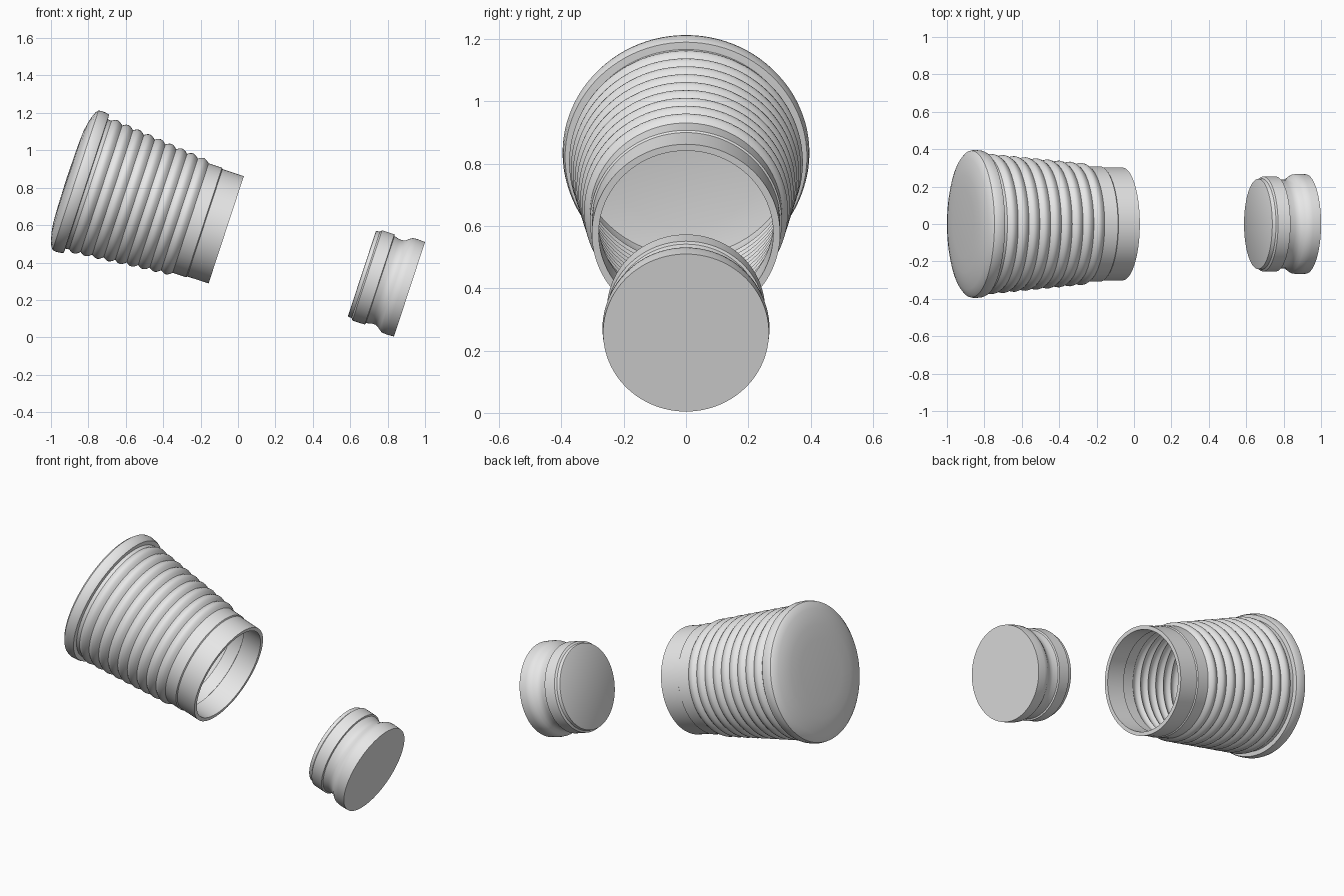
import bpy, bmesh, math
from mathutils import Vector, Matrix

cube = bpy.data.objects.get("Cube")
if cube:
    bpy.data.objects.remove(cube, do_unlink=True)

TILT = math.radians(-71.8)
SEGMENTS = 96

grey = bpy.data.materials.new("light_grey")
grey.use_nodes = True
grey.diffuse_color = (0.8, 0.8, 0.8, 1)
grey.node_tree.nodes["Principled BSDF"].inputs["Base Color"].default_value = grey.diffuse_color


def lathe(name, profile, location):
    """Spin (height, radius) points around the axis, then tilt the part."""
    bm = bmesh.new()
    verts = [bm.verts.new((r, 0, h)) for h, r in profile]
    edges = [bm.edges.new(pair) for pair in zip(verts, verts[1:])]
    bmesh.ops.spin(bm, geom=verts + edges, cent=(0, 0, 0), axis=(0, 0, 1),
                   angle=math.tau, steps=SEGMENTS, use_duplicate=False)
    bmesh.ops.remove_doubles(bm, verts=bm.verts, dist=0.0005)
    bmesh.ops.recalc_face_normals(bm, faces=bm.faces)
    mesh = bpy.data.meshes.new(name)
    bm.to_mesh(mesh)
    bm.free()
    mesh.materials.append(grey)
    obj = bpy.data.objects.new(name, mesh)
    bpy.context.collection.objects.link(obj)
    obj.matrix_world = Matrix.Translation(Vector(location)) @ Matrix.Rotation(TILT, 4, "Y")
    bpy.ops.object.select_all(action="DESELECT")
    obj.select_set(True)
    bpy.context.view_layer.objects.active = obj
    bpy.ops.object.shade_smooth_by_angle(angle=math.radians(32))
    return obj


def ridges(start, end, r_start, r_end, count, bulge, steps=6):
    """Row of rounded rings along a widening wall."""
    points = []
    for i in range(count * steps + 1):
        f = i / (count * steps)
        wave = abs(math.sin(math.pi * i / steps))
        points.append((start + f * (end - start),
                       r_start + f * (r_end - r_start) + bulge * wave))
    return points


# Hollow cup: neck, ridged wall, rounded base, then back up the inside
outer_neck = [(0, 0.28), (0, 0.302), (0.12, 0.302), (0.125, 0.308)]
outer_wall = ridges(0.2, 0.765, 0.308, 0.362, 9, 0.016)
base = [(0.785, 0.364), (0.787, 0.388), (0.8, 0.393), (0.83, 0.396), (0.848, 0.392),
        (0.86, 0.378), (0.871, 0.35), (0.882, 0.31), (0.89, 0.26), (0.894, 0.18), (0.897, 0)]
inner_floor = [(0.868, 0), (0.862, 0.26), (0.84, 0.35), (0.8, 0.355)]
inner_wall = ridges(0.2, 0.765, 0.292, 0.346, 9, 0.014)[::-1]
inner_neck = [(0.125, 0.29), (0.12, 0.28), (0, 0.28)]
lathe("cup", outer_neck + outer_wall + base + inner_floor + inner_wall + inner_neck,
      (-0.063, 0, 0.575))

# Separate stopper with a bulging grip, waist and sealing collar
stopper = [(0, 0), (0, 0.266), (0.045, 0.268), (0.07, 0.265), (0.085, 0.255),
           (0.1, 0.243), (0.115, 0.237), (0.135, 0.237), (0.165, 0.245),
           (0.168, 0.254), (0.238, 0.254), (0.246, 0.243), (0.266, 0.241), (0.268, 0.237),
           (0.268, 0)]
lathe("stopper", stopper, (0.917, 0, 0.257))
